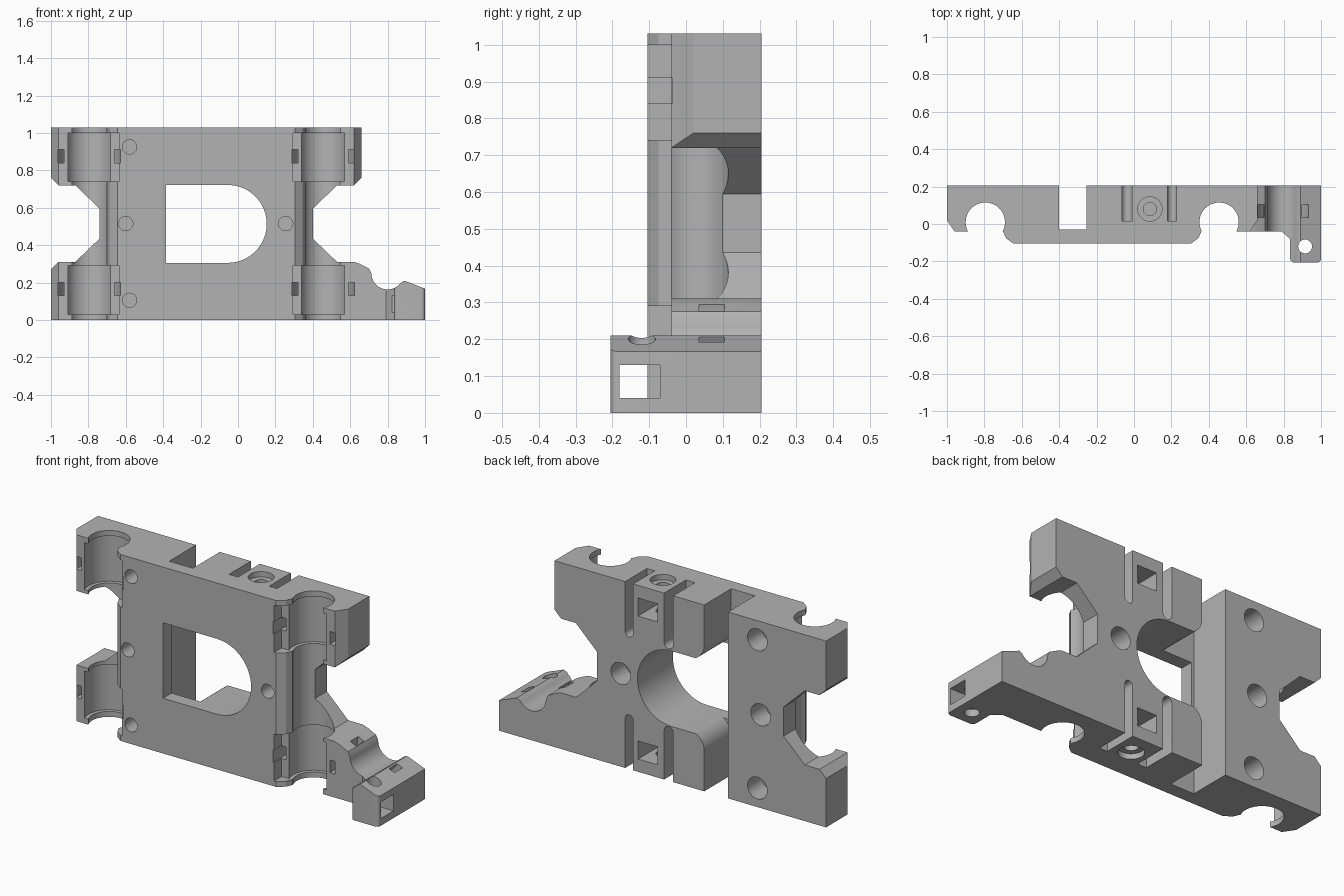
import bpy, bmesh, math
from mathutils import Vector

if "Cube" in bpy.data.objects:
    bpy.data.objects.remove(bpy.data.objects["Cube"], do_unlink=True)

grey = bpy.data.materials.new("plain_grey")
grey.use_nodes = True
grey.diffuse_color = (0.45, 0.45, 0.45, 1)
grey.node_tree.nodes["Principled BSDF"].inputs["Base Color"].default_value = (0.45, 0.45, 0.45, 1)

TOP = 1.03
MID = TOP / 2
BACK = 0.205
FAR = 0.5
PLACE = {"x": lambda a, b, c: (c, a, b),
         "y": lambda a, b, c: (a, c, b),
         "z": lambda a, b, c: (a, b, c)}


def arc(cx, cy, r, start, end, n=16):
    angles = [math.radians(start + (end - start) * i / n) for i in range(n + 1)]
    return [(cx + r * math.cos(t), cy + r * math.sin(t)) for t in angles]


def prism(name, points, axis, low, high):
    """Extrude a 2D outline along an axis."""
    bm = bmesh.new()
    face = bm.faces.new([bm.verts.new(PLACE[axis](a, b, low)) for a, b in points])
    moved = bmesh.ops.extrude_face_region(bm, geom=[face])["geom"]
    shift = Vector(PLACE[axis](0, 0, high - low))
    bmesh.ops.translate(bm, vec=shift, verts=[v for v in moved if isinstance(v, bmesh.types.BMVert)])
    bmesh.ops.recalc_face_normals(bm, faces=bm.faces)
    mesh = bpy.data.meshes.new(name)
    bm.to_mesh(mesh)
    bm.free()
    mesh.materials.append(grey)
    obj = bpy.data.objects.new(name, mesh)
    bpy.context.collection.objects.link(obj)
    return obj


def rect(x0, x1, y0, y1):
    return [(x0, y0), (x1, y0), (x1, y1), (x0, y1)]


def disc(cx, cy, r):
    return arc(cx, cy, r, 0, 352.5, 47)


def combine(target, tool, operation="DIFFERENCE"):
    mod = target.modifiers.new("combine", "BOOLEAN")
    mod.operation = operation
    mod.solver = "EXACT"
    mod.object = tool
    bpy.context.view_layer.objects.active = target
    bpy.ops.object.modifier_apply(modifier=mod.name)
    bpy.data.objects.remove(tool, do_unlink=True)


def cut(points, axis, low, high):
    combine(body, prism("cutter", points, axis, low, high))


def flip_x(points):
    return [(-0.34 - x, y) for x, y in points]


def flip_z(points):
    return [(x, TOP - z) for x, z in points]


# Carriage body: half outline seen from above, mirrored
half = [(-1, BACK), (-1, 0.02), (-0.96, -0.04), (-0.7, -0.04), (-0.685, -0.075), (-0.645, -0.105)]
body = prism("carriage_body", half + flip_x(half)[::-1], "z", 0, TOP)

# Side waists and chamfered outer corners
waist = [(-1.1, 0.86), (-0.96, 0.72), (-0.87, 0.72), (-0.74, 0.595)]
waist += flip_z(waist)[::-1]
corner = [(-1.1, 0.93), (-0.95, 1.08), (-1.1, 1.1)]
for side in (lambda p: p, flip_x):
    cut(side(waist), "y", -FAR, FAR)
    cut(side(corner), "y", -FAR, FAR)
cut(flip_z(corner), "y", -FAR, FAR)

# Clamp arm with a rod groove, and its nut block
arm_outline = ([(0.62, 0), (0.62, 0.31), (0.65, 0.3), (0.7, 0.275)]
               + arc(0.8, 0.25, 0.087, 180, 325)
               + [(0.89, 0.21), (1, 0.167), (1, 0)])
arm = prism("clamp_arm", arm_outline, "y", -FAR, FAR)
footprint = ([(0.6, BACK), (0.6, -0.04), (0.79, -0.04), (0.835, -0.08)]
             + arc(0.855, -0.185, 0.02, 180, 270, 6)
             + arc(0.98, -0.185, 0.02, 270, 360, 6) + [(1, BACK)])
combine(arm, prism("arm_footprint", footprint, "z", -0.1, FAR), "INTERSECT")
combine(body, arm, "UNION")

# Bearing bores, wider seats and tie slots
for cx, side in ((-0.795, 1), (0.455, -1)):
    cut(disc(cx, 0.01, 0.105), "z", -0.1, 1.2)
    for low in (0.03, 0.74):
        cut(disc(cx, 0.01, 0.125), "z", low, low + 0.26)
        inner = sorted((cx + side * 0.08, cx + side * 0.16))
        cut(rect(*inner, -0.3, -0.04), "z", low, low + 0.26)
        loop = ([(cx + 0.167, -0.3)] + arc(cx, 0.01, 0.167, 0, 180)
                + [(cx - 0.167, -0.3), (cx - 0.135, -0.3)]
                + arc(cx, 0.01, 0.135, 180, 0) + [(cx + 0.135, -0.3)])
        cut(loop, "z", low + 0.1, low + 0.17)

# Central window and full-height belt channel with rounded mouth
window = [(-0.385, 0.305), (-0.385, 0.722), (-0.055, 0.722)] + arc(-0.055, 0.5135, 0.2085, 80, -80, 24) + [(-0.055, 0.305)]
cut(window, "y", -FAR, FAR)
cut(rect(-0.4, -0.255, -0.03, FAR), "z", -0.1, 1.2)
mouth = [(-0.3, 0.6), (-0.155, 0.6)] + arc(-0.155, 0.81, 0.1, 270, 180, 12) + [(-0.3, 0.81)]
cut(mouth, "y", -0.03, FAR)
cut(flip_z(mouth), "y", -0.03, FAR)

# Rear belt slots, nut pockets and vertical screws, top and bottom
for end in (lambda p: p, flip_z):
    for x0, x1 in ((-0.065, -0.01), (0.18, 0.228)):
        r = (x1 - x0) / 2
        slot = [(x0, 1.1)] + arc((x0 + x1) / 2, 0.73 + r, r, 180, 360, 10) + [(x1, 1.1)]
        cut(end(slot), "y", 0.015, FAR)
    cut(end(rect(0.03, 0.15, 0.86, 0.96)), "y", 0.02, FAR)
    for r, depth in ((0.065, 0.03), (0.035, 0.3)):
        low, high = sorted(z for _, z in end([(0, TOP - depth), (0, 1.2)]))
        cut(disc(0.085, 0.08, r), "z", low, high)

# Mounting holes: small at the front, counterbored at the back
for x, z in ((-0.58, 0.925), (-0.6, MID), (-0.58, 0.105), (0.255, MID)):
    cut(disc(x, z, 0.038), "y", -FAR, 0.05)
    cut(disc(x, z, 0.06), "y", 0.08, FAR)

# Arm tie slot, nut trap and screw hole
tie = arc(0.8, 0.25, 0.145, 160, 380, 24) + arc(0.8, 0.25, 0.108, 380, 160, 24)
cut(tie, "y", 0.035, 0.105)
cut(rect(-0.18, -0.07, 0.04, 0.13), "x", 0.8, 1.2)
cut(disc(0.915, -0.12, 0.037), "z", -0.1, FAR)

# Smooth the bores, keep machined edges sharp
bpy.ops.object.select_all(action="DESELECT")
body.select_set(True)
bpy.context.view_layer.objects.active = body
bpy.ops.object.shade_smooth_by_angle(angle=math.radians(25))
